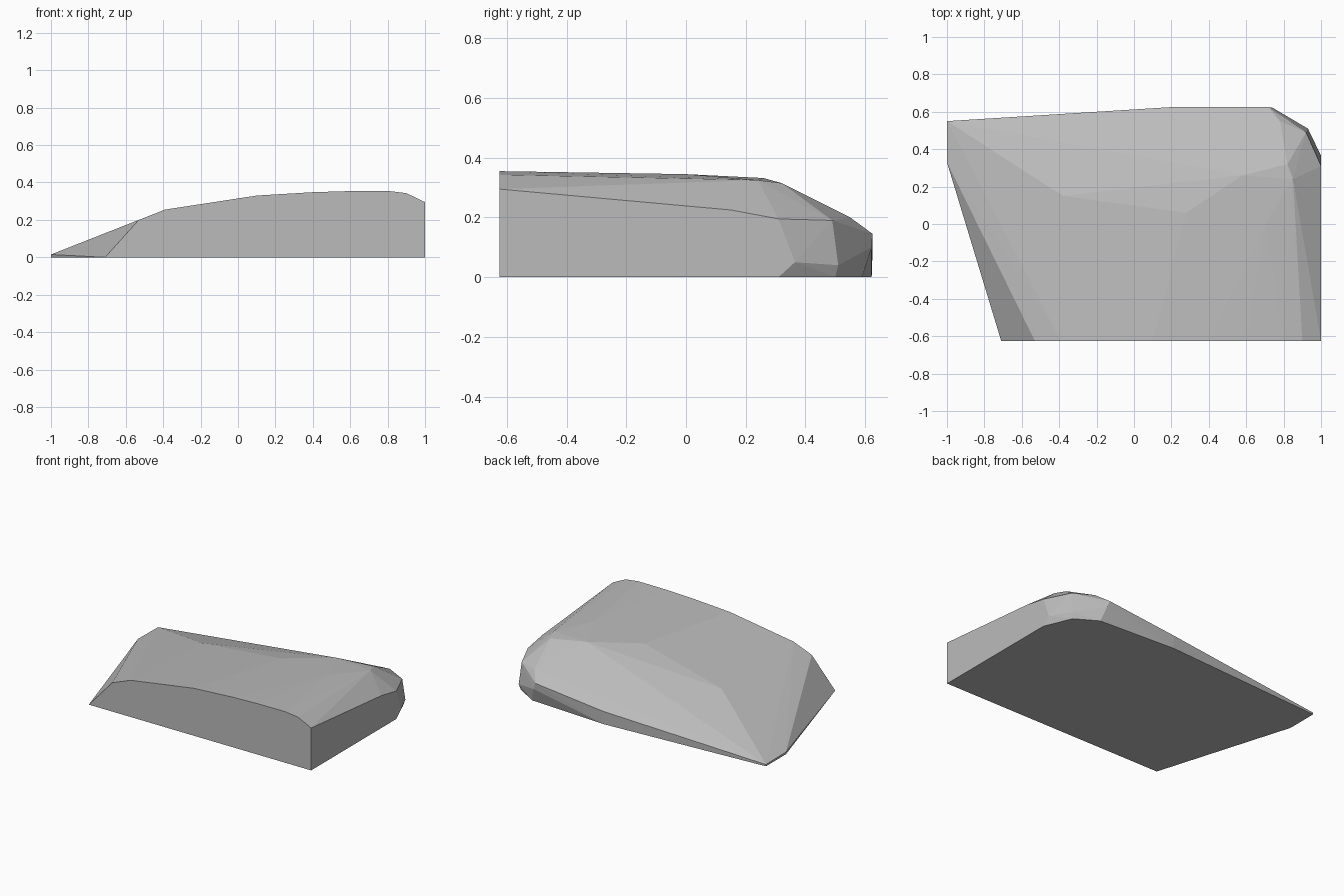
import bpy, bmesh, math

if "Cube" in bpy.data.objects:
    bpy.data.objects.remove(bpy.data.objects["Cube"])

stone = bpy.data.materials.new("stone_grey")
stone.diffuse_color = (0.5, 0.5, 0.5, 1)
stone.use_nodes = True
stone.node_tree.nodes["Principled BSDF"].inputs["Base Color"].default_value = stone.diffuse_color

# Flat cut front: outline in x, z
F = -0.625
front = [(-0.71, 0), (-0.53, 0.2), (-0.39, 0.255), (0.1, 0.33), (0.4, 0.348),
         (0.6, 0.354), (0.8, 0.355), (0.9, 0.343), (1, 0.295), (1, 0)]
points = [(x, F, z) for x, z in front]

# Thin left edge
points += [(-1, 0.33, 0), (-1, 0.33, 0.015), (-1, 0.55, 0), (-1, 0.55, 0.012)]

# Footprint along the back and the rounded right corner
points += [(x, y, 0) for x, y in
           [(0.2, 0.622), (0.77, 0.59), (0.92, 0.5), (1, 0.31)]]

# Upper edges of the back, corner and right side
points += [(0.2, 0.625, 0.09), (0.72, 0.625, 0.145), (0.74, 0.622, 0.1),
           (0.93, 0.51, 0.04), (0.92, 0.49, 0.19), (1, 0.365, 0.05),
           (1, 0.31, 0.195), (1, 0.15, 0.225)]

# Crown of the rock
points += [(0.78, 0.55, 0.2), (0.82, 0.32, 0.315), (0.85, 0.24, 0.325),
           (0.58, 0.26, 0.332), (0.28, 0.06, 0.325), (0.7, 0, 0.345),
           (-0.38, 0.15, 0.22), (-0.2, 0.33, 0.195)]

# Faceted rock body wrapped around the points
bm = bmesh.new()
for p in points:
    bm.verts.new(p)
hull = bmesh.ops.convex_hull(bm, input=bm.verts[:])
bmesh.ops.delete(bm, geom=[v for v in bm.verts if not v.link_faces], context='VERTS')
bmesh.ops.dissolve_limit(bm, angle_limit=math.radians(0.5),
                         verts=bm.verts[:], edges=bm.edges[:])
bmesh.ops.recalc_face_normals(bm, faces=bm.faces[:])
mesh = bpy.data.meshes.new("rock")
bm.to_mesh(mesh)
bm.free()
mesh.materials.append(stone)
rock = bpy.data.objects.new("rock", mesh)
bpy.context.collection.objects.link(rock)
